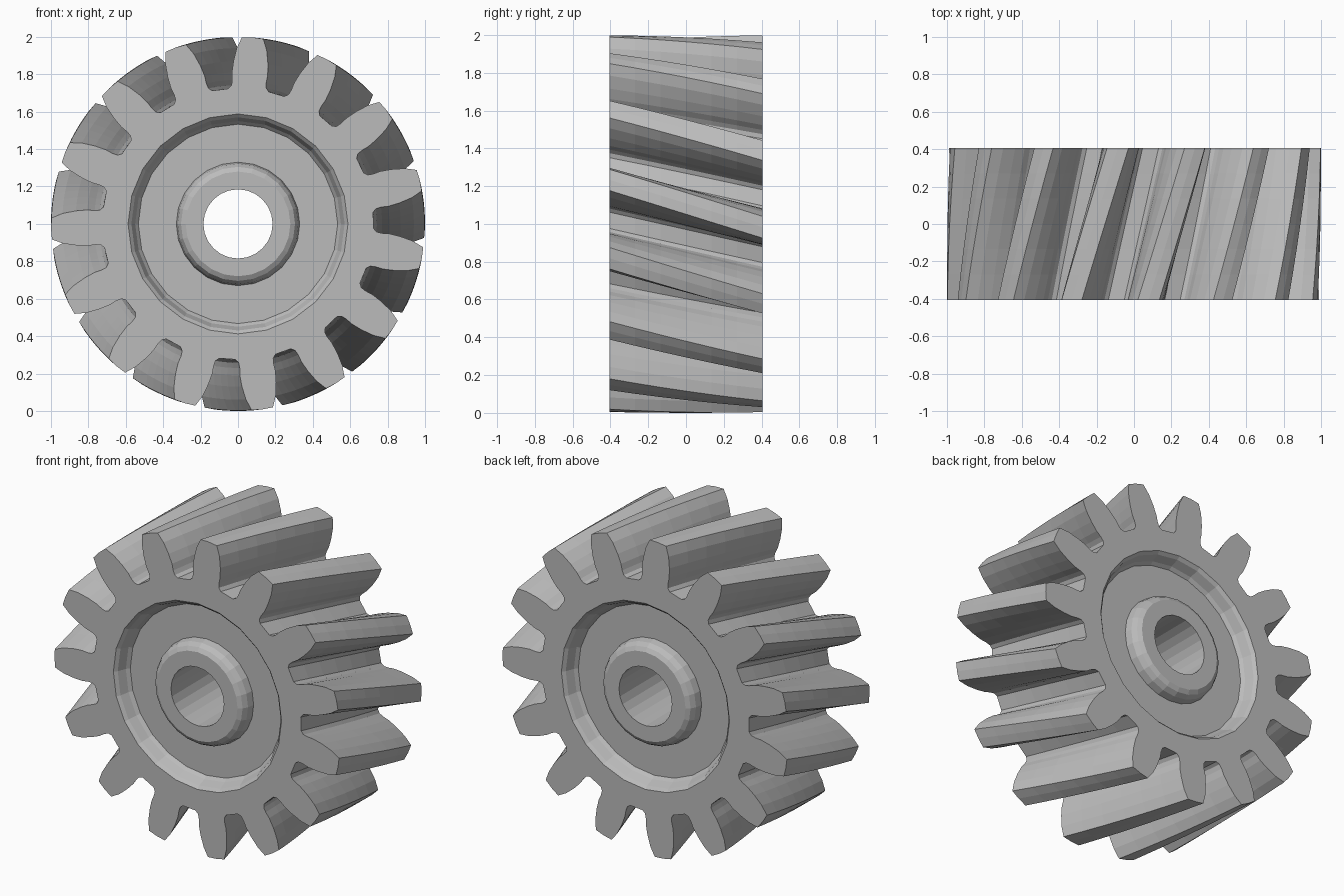
import bpy, bmesh, math

cube = bpy.data.objects.get("Cube")
if cube:
    bpy.data.objects.remove(cube, do_unlink=True)

TEETH = 15
HALF = 0.405                  # half of the face width
TWIST = math.radians(14.5)    # helix rotation from front to back
PHASE = 13.5                  # angle of one tooth at the front, degrees
STEPS = 6                     # helix bands
SIDES = 24                    # sides of the recess, hub and bore

# One tooth flank, root to tip: half angle in degrees, radius
FLANK = [(8.6, 0.725), (7.2, 0.742), (6.8, 0.77), (6.8, 0.81),
         (6.1, 0.87), (4.9, 0.94), (3.3, 0.998)]
# Rim, dished web, hub and bore: radius, depth below the end face
DISH = [(0.588, 0), (0.57, 0.018), (0.55, 0.07), (0.533, 0.09),
        (0.33, 0.09), (0.322, 0.045), (0.305, 0.015), (0.28, 0), (0.185, 0)]

steel = bpy.data.materials.new("grey_steel")
steel.use_nodes = True
colour = (0.5, 0.5, 0.5, 1)
steel.diffuse_color = colour
steel.node_tree.nodes["Principled BSDF"].inputs["Base Color"].default_value = colour

bm = bmesh.new()


def ring(points, y, turn=0.0):
    """Closed loop of vertices around the y axis from (angle, radius) points."""
    return [bm.verts.new((r * math.cos(a + turn), y, 1 + r * math.sin(a + turn)))
            for a, r in points]


def bridge(rings):
    """Quads between each pair of neighbouring loops."""
    for low, high in zip(rings, rings[1:]):
        n = len(low)
        for i in range(n):
            j = (i + 1) % n
            bm.faces.new((low[i], low[j], high[j], high[i]))


def loop_edges(loop):
    return [bm.edges.get((v, loop[i - 1])) for i, v in enumerate(loop)]


# Tooth outline, repeated around the gear
tooth = [(-a, r) for a, r in FLANK] + [(0, 1.0)] + [(a, r) for a, r in reversed(FLANK)]
outline = [(math.radians(PHASE + k * 360 / TEETH + a), r)
           for k in range(TEETH) for a, r in tooth]

# Helical teeth
teeth = [ring(outline, -HALF + 2 * HALF * s / STEPS, -TWIST * s / STEPS)
         for s in range(STEPS + 1)]
bridge(teeth)

# Dished web, hub and bore, the same on both ends
profile = [(r, -HALF + d) for r, d in DISH] + [(r, HALF - d) for r, d in reversed(DISH)]
angles = [2 * math.pi * i / SIDES for i in range(SIDES)]
web = [ring([(a, r) for a in angles], y) for r, y in profile]
bridge(web)

# Flat end faces between the tooth outline and the recess
for outer, inner in ((teeth[0], web[0]), (teeth[-1], web[-1])):
    bmesh.ops.triangle_fill(bm, use_beauty=True,
                            edges=loop_edges(outer) + loop_edges(inner))

bmesh.ops.recalc_face_normals(bm, faces=bm.faces)
mesh = bpy.data.meshes.new("helical_gear")
bm.to_mesh(mesh)
bm.free()
mesh.materials.append(steel)
gear = bpy.data.objects.new("helical_gear", mesh)
bpy.context.collection.objects.link(gear)
